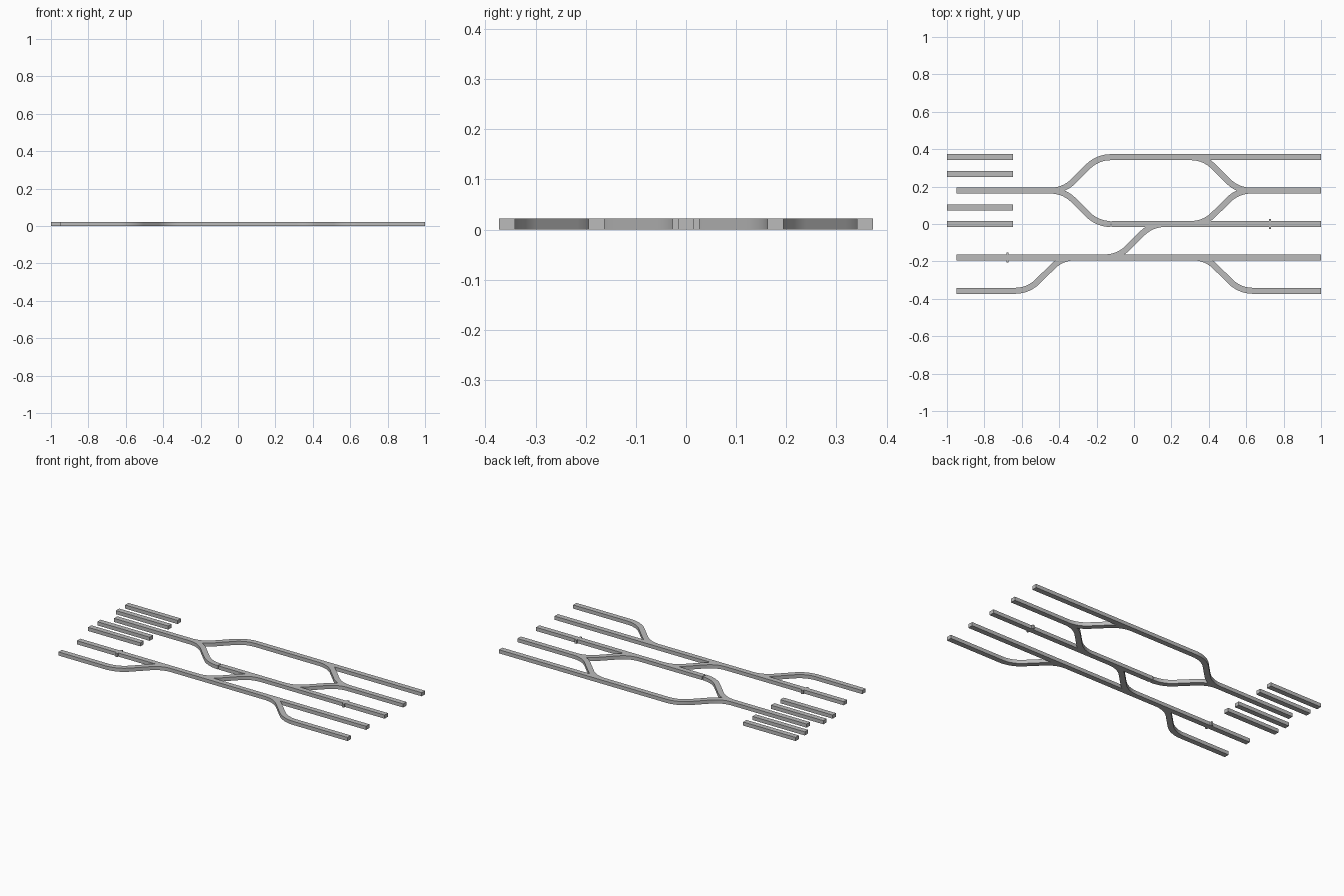
import bpy, bmesh
from math import sin, cos, pi
from mathutils import Vector

cube = bpy.data.objects.get("Cube")
if cube:
    bpy.data.objects.remove(cube)

WIDTH, HEIGHT, ROW = 0.032, 0.022, 0.1785
RADIUS, RUN, STEPS = 0.17, 0.32, 10

grey = bpy.data.materials.new("track grey")
grey.use_nodes = True
colour = (0.5, 0.5, 0.5, 1)
grey.diffuse_color = colour
grey.node_tree.nodes["Principled BSDF"].inputs["Base Color"].default_value = colour


def finish(name, bm):
    bmesh.ops.recalc_face_normals(bm, faces=bm.faces[:])
    mesh = bpy.data.meshes.new(name)
    bm.to_mesh(mesh)
    bm.free()
    mesh.materials.append(grey)
    obj = bpy.data.objects.new(name, mesh)
    bpy.context.collection.objects.link(obj)
    return obj


def strip(name, path, smooth=False):
    """Sweep the rectangular bar section along a flat path."""
    bm = bmesh.new()
    rings = []
    for i, p in enumerate(path):
        a, b = path[max(i - 1, 0)], path[min(i + 1, len(path) - 1)]
        t = (b - a).normalized()
        if smooth and i in (0, len(path) - 1):
            t = Vector((1, 0))
        side = Vector((-t.y, t.x)) * WIDTH / 2
        corners = [(p - side, 0), (p + side, 0), (p + side, HEIGHT), (p - side, HEIGHT)]
        rings.append([bm.verts.new((c.x, c.y, z)) for c, z in corners])
    for r, s in zip(rings, rings[1:]):
        for k in range(4):
            bm.faces.new((r[k], r[(k + 1) % 4], s[(k + 1) % 4], s[k]))
    bm.faces.new(rings[0])
    bm.faces.new(rings[-1])
    obj = finish(name, bm)
    if smooth:
        bpy.ops.object.select_all(action='DESELECT')
        obj.select_set(True)
        bpy.context.view_layer.objects.active = obj
        bpy.ops.object.shade_smooth_by_angle()


def bar(name, x0, x1, row):
    strip(name, [Vector((x0, row * ROW)), Vector((x1, row * ROW))])


def crossover(name, x0, row0, row1):
    """S-bend of two arcs joined by a straight diagonal."""
    up = 1 if row1 > row0 else -1
    half = [(RADIUS * sin(a), RADIUS * (1 - cos(a)))
            for a in (pi / 4 * i / STEPS for i in range(STEPS + 1))]
    full = half + [(RUN - x, ROW - y) for x, y in reversed(half)]
    strip(name, [Vector((x0 + x, row0 * ROW + up * y)) for x, y in full], True)


# Straight tracks
bar("top_track", -0.13, 1, 2)
bar("upper_track_entry", -0.95, -0.43, 1)
bar("upper_track_exit", 0.62, 1, 1)
bar("middle_track", -0.12, 1, 0)
bar("lower_track", -0.95, 1, -1)
bar("bottom_track_entry", -0.95, -0.63, -2)
bar("bottom_track_exit", 0.63, 1, -2)

# Short platform bars
for i, row in enumerate((2, 1.5, 0.5, 0)):
    bar(f"platform_bar_{i + 1}", -1, -0.647, row)

# Curved connecting tracks
for name, x, a, b in (
    ("split_to_top", -0.445, 1, 2),
    ("split_to_middle", -0.445, 1, 0),
    ("join_from_top", 0.305, 2, 1),
    ("join_from_middle", 0.305, 0, 1),
    ("lower_to_middle", -0.155, -1, 0),
    ("bottom_to_lower", -0.635, -2, -1),
    ("lower_to_bottom", 0.315, -1, -2),
):
    crossover(name, x, a, b)

# Small cross markers poking out on both sides of a track
for name, x, row in (("left_marker", 0.727, 0), ("right_marker", -0.677, -1)):
    bm = bmesh.new()
    bmesh.ops.create_cube(bm, size=1)
    for v in bm.verts:
        v.co = (x + v.co.x * 0.012, row * ROW + v.co.y * 0.054, (v.co.z + 0.5) * HEIGHT)
    finish(name, bm)
